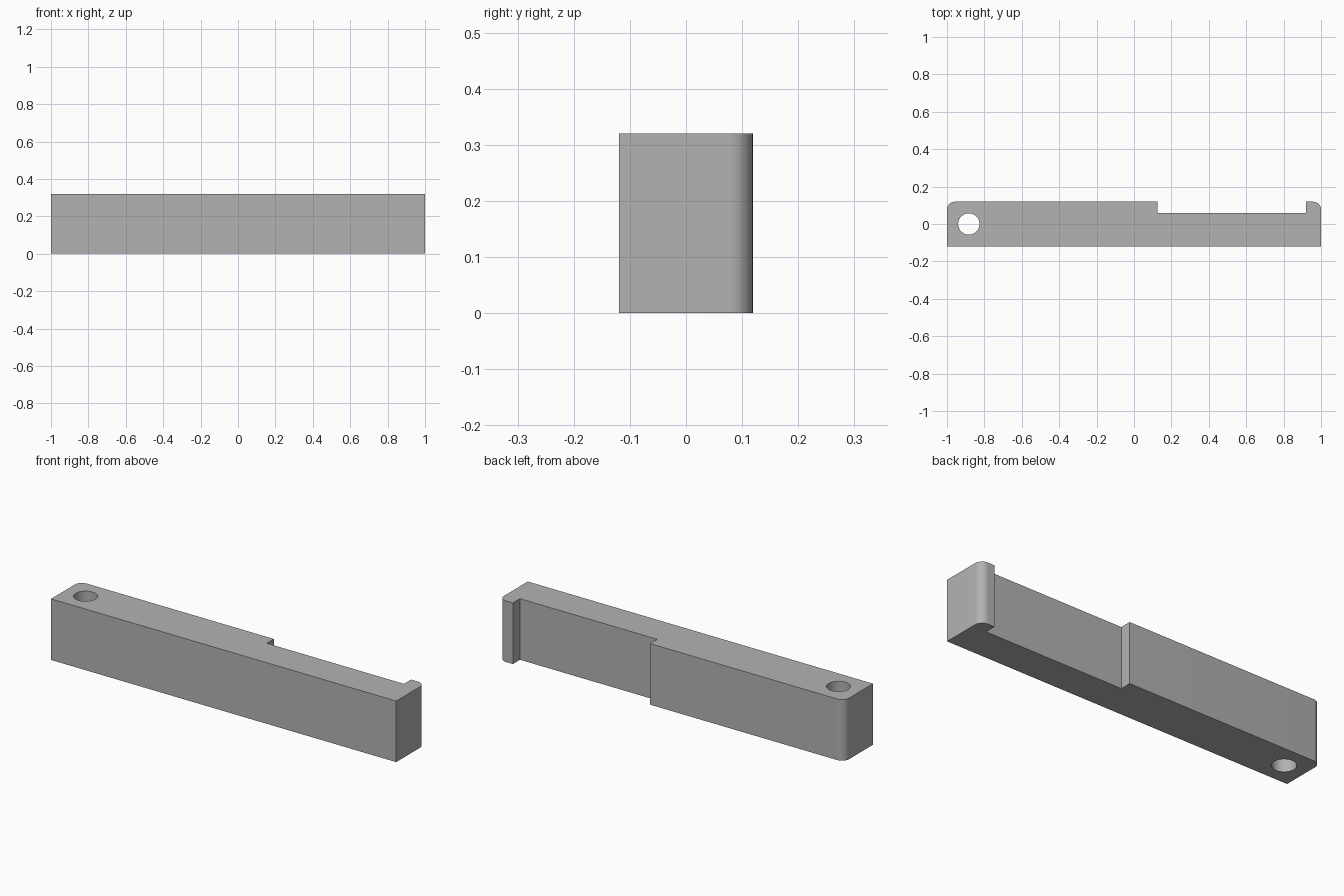
import bpy, bmesh, math

if "Cube" in bpy.data.objects:
    bpy.data.objects.remove(bpy.data.objects["Cube"], do_unlink=True)

LENGTH, DEPTH, HEIGHT = 2.0, 0.238, 0.32
NOTCH_LEFT, NOTCH_RIGHT, NOTCH_FLOOR = 0.125, 0.92, 0.06
CORNER, HOLE_X, HOLE_RADIUS = 0.042, -0.883, 0.057

grey = bpy.data.materials.new("plain grey")
grey.use_nodes = True
colour = (0.45, 0.45, 0.45, 1)
grey.diffuse_color = colour
grey.node_tree.nodes["Principled BSDF"].inputs["Base Color"].default_value = colour


def arc(cx, cy, radius, start, end, steps=10):
    """Points along a circular arc, angles in degrees."""
    angles = [math.radians(start + (end - start) * i / steps) for i in range(steps + 1)]
    return [(cx + radius * math.cos(a), cy + radius * math.sin(a)) for a in angles]


def extrude_profile(name, points, bottom, top):
    """Raise a flat outline into a solid."""
    bm = bmesh.new()
    face = bm.faces.new([bm.verts.new((x, y, bottom)) for x, y in points])
    raised = bmesh.ops.extrude_face_region(bm, geom=[face])["geom"]
    verts = [v for v in raised if isinstance(v, bmesh.types.BMVert)]
    bmesh.ops.translate(bm, verts=verts, vec=(0, 0, top - bottom))
    bmesh.ops.recalc_face_normals(bm, faces=bm.faces)
    mesh = bpy.data.meshes.new(name)
    bm.to_mesh(mesh)
    bm.free()
    mesh.materials.append(grey)
    obj = bpy.data.objects.new(name, mesh)
    bpy.context.collection.objects.link(obj)
    return obj


# Bar with rounded back corners and a recess in its back
hx, hy = LENGTH / 2, DEPTH / 2
outline = [(-hx, -hy), (hx, -hy)]
outline += arc(hx - CORNER, hy - CORNER, CORNER, 0, 90)
outline += [(NOTCH_RIGHT, hy), (NOTCH_RIGHT, NOTCH_FLOOR),
            (NOTCH_LEFT, NOTCH_FLOOR), (NOTCH_LEFT, hy)]
outline += arc(-hx + CORNER, hy - CORNER, CORNER, 90, 180)
bar = extrude_profile("notched_bar", outline, 0, HEIGHT)

# Round hole through the right end
circle = arc(HOLE_X, 0, HOLE_RADIUS, 0, 360, 48)[:-1]
cutter = extrude_profile("hole_cutter", circle, -0.1, HEIGHT + 0.1)
cutter.hide_render = True
cut = bar.modifiers.new("hole", "BOOLEAN")
cut.operation, cut.solver, cut.object = "DIFFERENCE", "EXACT", cutter

bpy.ops.object.select_all(action="DESELECT")
bar.select_set(True)
bpy.context.view_layer.objects.active = bar
bpy.ops.object.modifier_apply(modifier=cut.name)
bpy.data.objects.remove(cutter, do_unlink=True)
bpy.ops.object.shade_smooth_by_angle(angle=math.radians(30))
